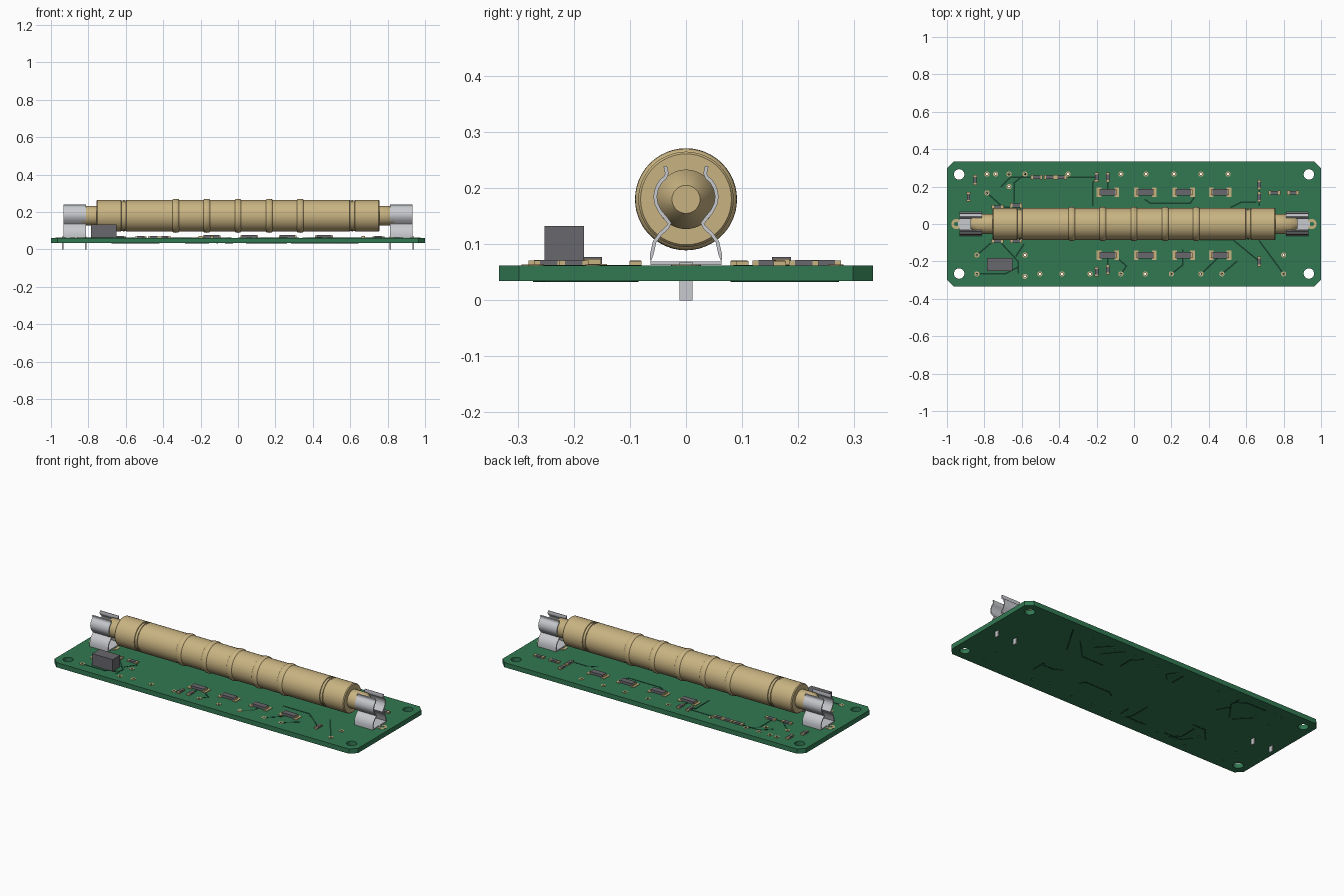
import bpy, bmesh, math
from mathutils import Vector

if "Cube" in bpy.data.objects:
    bpy.data.objects.remove(bpy.data.objects["Cube"])


def mat(name, c):
    m = bpy.data.materials.new(name)
    m.diffuse_color = (*c, 1)
    m.use_nodes = True
    m.node_tree.nodes["Principled BSDF"].inputs["Base Color"].default_value = m.diffuse_color
    return m


GREEN = mat("board green", (0.032, 0.19, 0.085))
DARK = mat("trace dark green", (0.009, 0.05, 0.026))
TAN = mat("tan brass", (0.58, 0.45, 0.22))
GREY = mat("component grey", (0.14, 0.135, 0.15))
METAL = mat("clip metal", (0.58, 0.59, 0.62))
BOT, TOP = 0.034, 0.062


def finish(bm, name, material, smooth=None):
    bmesh.ops.recalc_face_normals(bm, faces=bm.faces)
    me = bpy.data.meshes.new(name)
    bm.to_mesh(me)
    bm.free()
    me.materials.append(material)
    ob = bpy.data.objects.new(name, me)
    bpy.context.collection.objects.link(ob)
    if smooth:
        bpy.ops.object.select_all(action='DESELECT')
        ob.select_set(True)
        bpy.context.view_layer.objects.active = ob
        bpy.ops.object.shade_smooth_by_angle(angle=math.radians(smooth))
    return ob


def add_box(bm, x0, x1, y0, y1, z0, z1):
    vs = bmesh.ops.create_cube(bm, size=1)["verts"]
    for v in vs:
        v.co = Vector(((x0 + x1) / 2 + v.co.x * (x1 - x0),
                       (y0 + y1) / 2 + v.co.y * (y1 - y0),
                       (z0 + z1) / 2 + v.co.z * (z1 - z0)))


def add_prism(bm, pts, vec):
    f = bm.faces.new([bm.verts.new(p) for p in pts])
    ext = bmesh.ops.extrude_face_region(bm, geom=[f])["geom"]
    bmesh.ops.translate(bm, vec=vec, verts=[g for g in ext if isinstance(g, bmesh.types.BMVert)])


def add_disc(bm, x, y, r, z0, z1, n):
    add_prism(bm, [(x + r * math.cos(2 * math.pi * i / n), y + r * math.sin(2 * math.pi * i / n), z0)
                   for i in range(n)], (0, 0, z1 - z0))


def add_ring(bm, x, y, r0, r1, z0, z1, n=14):
    loops = [[bm.verts.new((x + r * math.cos(2 * math.pi * i / n), y + r * math.sin(2 * math.pi * i / n), z))
              for i in range(n)] for r, z in ((r0, z0), (r1, z0), (r1, z1), (r0, z1))]
    for k in range(4):
        a, b = loops[k], loops[(k + 1) % 4]
        for i in range(n):
            j = (i + 1) % n
            bm.faces.new((a[i], a[j], b[j], b[i]))


# Through-plated pads: upper row, lower row, and singles
PADS = [(x, 0.267) for x in (-.786, -.74, -.668, -.583, -.353, -.07, .064, .214, .358, .503)]
PADS += [(x, -0.267) for x in (-.84, -.503, -.385, -.235, -.07, .06, .2, .358, .47, .8)]
PADS += [(-.583, -.28), (-.786, .166), (-.668, .2), (-.84, -.166), (-.583, -.166), (.8, -.166)]

# Circuit board with clipped corners and drilled holes
bm = bmesh.new()
c, w, d = 0.035, 1.0, 0.333
outline = [(w - c, -d), (w, c - d), (w, d - c), (w - c, d)]
outline += [(-x, y) for x, y in reversed(outline)]
add_prism(bm, [(x, y, BOT) for x, y in outline], (0, 0, TOP - BOT))
board = finish(bm, "circuit_board", GREEN)
bm = bmesh.new()
for sx in (-1, 1):
    for sy in (-1, 1):
        add_disc(bm, sx * .935, sy * .265, .028, 0, .1, 24)
for x, y in PADS:
    add_disc(bm, x, y, .006, 0, .1, 8)
cutter = finish(bm, "drill_cutter", GREEN)
cutter.hide_render = True
cutter.hide_viewport = True
mod = board.modifiers.new("holes", 'BOOLEAN')
mod.operation = 'DIFFERENCE'
mod.solver = 'EXACT'
mod.object = cutter

bm = bmesh.new()
for x, y in PADS:
    add_ring(bm, x, y, .006, .014, TOP, TOP + .0015)
for s in (-1, 1):
    for x in (.815, .95):
        add_ring(bm, s * x, 0, .012, .027, TOP, TOP + .0015, 20)
finish(bm, "solder_pads", TAN)

# Copper traces under the mask, as thin raised strips
TRACES = [
    [(-.53, .25), (-.66, .25), (-.71, .2)], [(-.35, .25), (-.2, .25)],
    [(-.2, .25), (-.22, .22), (-.22, .1)], [(-.14, .24), (-.14, .18)],
    [(.06, .13), (.09, .11), (.3, .11), (.32, .14)], [(.52, .09), (.57, .115), (.65, .115)],
    [(.67, .18), (.67, .1)], [(-.84, -.267), (-.69, -.267), (-.62, -.23)],
    [(-.72, -.09), (-.62, -.2), (-.62, -.26)], [(-.84, -.166), (-.75, -.09)],
    [(-.59, -.11), (-.63, -.17)], [(-.14, -.18), (-.14, -.26)],
    [(.2, -.267), (.26, -.22), (.26, -.14)], [(.36, -.267), (.46, -.17)],
    [(.47, -.267), (.55, -.2)], [(.36, -.085), (.53, -.085), (.67, -.2)],
    [(.67, -.09), (.8, -.267)], [(-.08, -.19), (-.04, -.225), (-.07, -.267)],
    [(-.786, .166), (-.7, .09), (-.6, .09)], [(-.583, .267), (-.64, .22), (-.64, .12)],
]


def add_trace(bm, path, z0, z1, hw=.004):
    for p, q in zip(path, path[1:]):
        p, q = Vector(p), Vector(q)
        t = (q - p).normalized() * hw
        n = Vector((-t.y, t.x))
        pts = [p - t - n, q + t - n, q + t + n, p - t + n]
        add_prism(bm, [(v.x, v.y, z0) for v in pts], (0, 0, z1 - z0))


bm = bmesh.new()
for path in TRACES:
    add_trace(bm, path, TOP, TOP + .0012)
    add_trace(bm, [(x * .8, -y) for x, y in path], BOT - .001, BOT)
finish(bm, "traces", DARK)

# Surface-mounted parts: grey body with tan terminals
bodies, ends = bmesh.new(), bmesh.new()


def chip(x, y, hl, hw, h, vertical=False):
    def box(bm, a0, a1, b, z1):
        if vertical:
            add_box(bm, x - b, x + b, y + a0, y + a1, TOP, z1)
        else:
            add_box(bm, x + a0, x + a1, y - b, y + b, TOP, z1)
    box(bodies, -hl * .6, hl * .6, hw * .9, TOP + h)
    for s in (-1, 1):
        box(ends, *sorted((s * hl * .6, s * hl)), hw, TOP + h * .9)


for x in (-.14, .06, .265, .46):
    for y in (.17, -.167):                  # large chips and their solder lands
        add_box(bodies, x - .041, x + .041, y - .017, y + .017, TOP, TOP + .015)
        for s in (-1, 1):
            add_box(ends, *sorted((x + s * .035, x + s * .06)), y - .026, y + .026, TOP, TOP + .003)
            add_box(ends, *sorted((x + s * .041, x + s * .047)), y - .015, y + .015, TOP, TOP + .012)
for x, y in ((-.52, .25), (-.45, .25), (-.39, .25), (-.63, .1), (-.73, .09),
             (-.73, -.09), (-.63, -.09), (.75, .167), (.85, .167)):
    chip(x, y, .032, .011, .009)
for x, y in ((-.85, .235), (-.885, .145), (-.2, .25), (-.14, .25), (-.2, -.255),
             (-.14, -.245), (.67, .21), (.67, .145), (.67, -.2)):
    chip(x, y, .026, .01, .01, True)
finish(bodies, "chip_bodies", GREY)
finish(ends, "chip_terminals", TAN)

# Block connector
bm = bmesh.new()
add_box(bm, -.785, -.65, -.252, -.182, TOP, .132)
finish(bm, "block_component", GREY)

# Cartridge tube, turned around the x axis, with ridges, grooves and tapered end caps
half = []
for cx in (0, .167, .333):
    half += [(cx + .017 * math.cos(a), .085 + .006 * math.sin(a))
             for a in (math.pi * k / 6 for k in range(6, -1, -1)) if cx or a <= math.pi / 2 + .01]
for cx in (.602, .62):
    half += [(cx - .005, .085), (cx - .004, .081), (cx + .004, .081), (cx + .005, .085)]
half += [(.752, .085), (.757, .081), (.757, .053), (.835, .053), (.875, .025)]
profile = [(-x, r) for x, r in reversed(half[1:])] + half
bm = bmesh.new()
N = 48
rings = [[bm.verts.new((x, r * math.cos(2 * math.pi * i / N), .18 + r * math.sin(2 * math.pi * i / N)))
          for i in range(N)] for x, r in profile]
for a, b in zip(rings, rings[1:]):
    for i in range(N):
        j = (i + 1) % N
        bm.faces.new((a[i], a[j], b[j], b[i]))
bm.faces.new(rings[0])
bm.faces.new(rings[-1])
finish(bm, "cartridge_tube", TAN, 35)

# Spring clips: bent strip swept along x, plus two solder pins each
side = [(.063, .066), (.061, .082), (.056, .104), (.046, .118), (.033, .13), (.029, .137),
        (.036, .146), (.046, .158), (.053, .172), (.055, .185), (.052, .2), (.045, .212),
        (.037, .219), (.034, .226), (.037, .239)]
strip = [Vector((-y, z)) for y, z in reversed(side)] + [Vector(p) for p in side]
normals = []
for i in range(len(strip)):
    t = (strip[min(i + 1, len(strip) - 1)] - strip[max(i - 1, 0)]).normalized()
    normals.append(Vector((-t.y, t.x)) * .0032)
for s, label in ((-1, "left"), (1, "right")):
    bm = bmesh.new()
    x0, x1 = sorted((s * .812, s * .934))
    for i in range(len(strip) - 1):
        quad = [strip[i] + normals[i], strip[i + 1] + normals[i + 1],
                strip[i + 1] - normals[i + 1], strip[i] - normals[i]]
        a = [bm.verts.new((x0, p.x, p.y)) for p in quad]
        b = [bm.verts.new((x1, p.x, p.y)) for p in quad]
        for k in (0, 2):
            bm.faces.new((a[k], a[k + 1], b[k + 1], b[k]))
        bm.faces.new(a)
        bm.faces.new(b)
        for k, last in ((3, 0), (1, len(strip) - 2)):
            if i == last:
                bm.faces.new((a[k], a[(k + 1) % 4], b[(k + 1) % 4], b[k]))
    bmesh.ops.remove_doubles(bm, verts=bm.verts, dist=1e-5)
    finish(bm, label + "_clip", METAL, 40)
    bm = bmesh.new()
    for px in (.815, .938):
        add_box(bm, s * px - .004, s * px + .004, -.012, .012, 0, .068)
    finish(bm, label + "_clip_pins", METAL)
